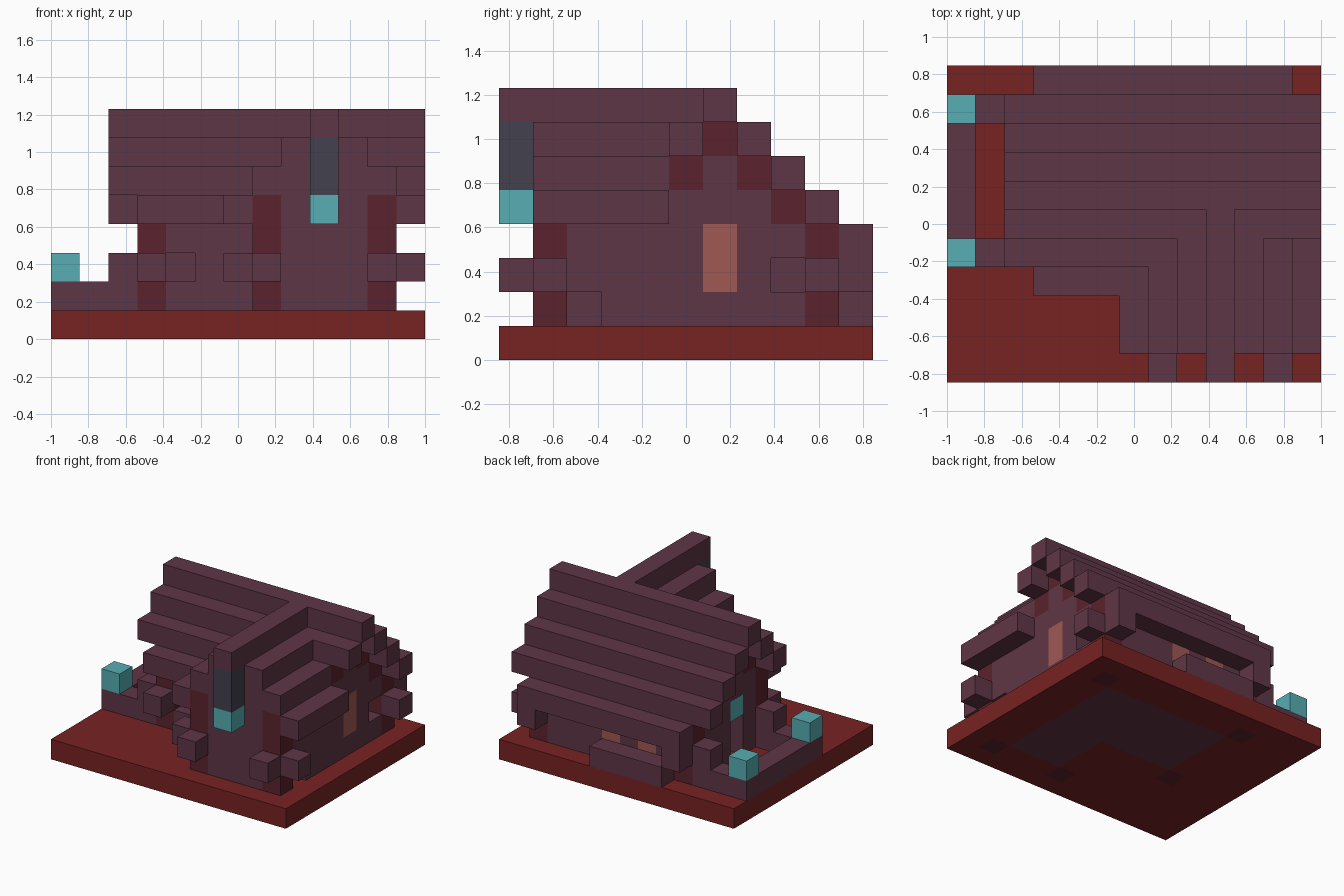
import bpy
import bmesh
from mathutils import Vector

cube = bpy.data.objects.get("Cube")
if cube:
    bpy.data.objects.remove(cube, do_unlink=True)

NX, NY = 13, 11
U = 2 / NX  # edge of one block


def material(name, hex_code):
    rgb = [int(hex_code[i:i + 2], 16) / 255 for i in (0, 2, 4)]
    col = [c / 12.92 if c <= 0.04045 else ((c + 0.055) / 1.055) ** 2.4 for c in rgb] + [1]
    m = bpy.data.materials.new(name)
    m.use_nodes = True
    m.diffuse_color = col
    m.node_tree.nodes["Principled BSDF"].inputs["Base Color"].default_value = col
    return m


PLUM = material("plum wood", "5f3646")
RED = material("red ground", "772222")
MAROON = material("maroon beam", "5b222d")
TEAL = material("teal lantern", "57adb2")
SLATE = material("slate chain", "42414e")
GLOW = material("warm glass", "9f5854")

PARTS = {"ground_slab": RED, "floor": PLUM, "walls": PLUM, "roof": PLUM,
         "corner_posts": MAROON, "gable_beams": MAROON, "corner_logs": PLUM,
         "fence": PLUM, "planter": PLUM, "lanterns": TEAL,
         "lantern_chain": SLATE, "windows": GLOW}
cells = {}


def fill(part, x, y, z):
    """Fill a block range; each axis is one index or a (first, last) pair."""
    spans = [range(a[0], a[1] + 1) if isinstance(a, tuple) else (a,) for a in (x, y, z)]
    for i in spans[0]:
        for j in spans[1]:
            for k in spans[2]:
                if part is None:
                    cells.pop((i, j, k), None)
                else:
                    cells[i, j, k] = part


# Ground and sunken floor
fill("ground_slab", (0, NX - 1), (0, NY - 1), 0)
fill("floor", (4, 10), (5, 8), 0)
fill("floor", (8, 10), (2, 4), 0)

# Long walls of the main hall and the front wing
fill("walls", (3, 7), 4, (1, 4))
fill("walls", (3, 11), 9, (1, 3))
for x in (7, 11):
    fill("walls", x, (1, 4), (1, 4))

# Gable walls following the roof pitch, with beams under the main roof ends
for x in (3, 11):
    for y in range(4, 10):
        top = 6 - abs(y - 6)
        fill("walls", x, y, (1, top))
        if y in range(5, 9):
            fill("gable_beams", x, y, top)
for x in range(7, 12):
    fill("walls", x, 1, (1, 6 - abs(x - 9)))

# Missing wall blocks and the side doorway
fill(None, 11, 2, 1)
fill(None, 11, 8, 2)
fill(None, 4, 4, 2)
fill(None, 3, 6, (1, 2))

# Corner posts with crossing log ends
for x, y, side, front, top in ((7, 1, -1, -1, 4), (11, 1, 1, -1, 4), (3, 4, -1, -1, 4),
                               (3, 9, -1, 1, 3), (11, 9, 1, 1, 3)):
    fill("corner_posts", x, y, (0, top))
    fill("corner_logs", x + side, y, 2)
    fill("corner_logs", x, y + front, 2)

# Stepped main roof
fill("roof", (2, 12), 6, 7)
for step in (1, 2, 3):
    fill("roof", (2, 12), 6 + step, 7 - step)
fill("roof", (3, 11), 10, 3)
fill("roof", (2, 12), 5, 6)
fill("roof", (2, 7), 4, 5)
fill("roof", (3, 6), 3, 4)

# Stepped wing roof
fill("roof", 9, (0, 6), 7)
for step in (1, 2, 3):
    fill("roof", 9 - step, (1, 6 - step), 7 - step)
    fill("roof", 9 + step, (1, 4), 7 - step)

# Yard fence and rear planter
fill("fence", 0, (4, 9), 1)
for y in (4, 9):
    fill("fence", (0, 2), y, 1)
    fill("lanterns", 0, y, 2)
fill("planter", (4, 7), 10, 1)

# Hanging lantern, lights and glowing windows
fill("lantern_chain", 9, 0, (5, 6))
fill("lanterns", 9, 0, 4)
fill("lanterns", 3, 6, 3)
fill("windows", 11, 6, (2, 3))
for x in (5, 7):
    fill("windows", x, 9, 2)
for x in (5, 8):
    fill("lanterns", x, 9, 3)


def build(part, mat):
    """Mesh the exposed block faces of one part and merge flat areas."""
    bm = bmesh.new()
    for c, owner in cells.items():
        if owner != part:
            continue
        centre = Vector(c) + Vector((0.5, 0.5, 0.5))
        for axis in range(3):
            for s in (-1, 1):
                n = Vector((0, 0, 0))
                n[axis] = s
                if tuple(int(a + b) for a, b in zip(c, n)) in cells:
                    continue
                u = Vector((0, 0, 0))
                u[(axis + 1) % 3] = 0.5
                v = n.cross(u)
                mid = centre + n / 2
                corners = (mid - u - v, mid + u - v, mid + u + v, mid - u + v)
                bm.faces.new([bm.verts.new(((p.x - NX / 2) * U, (p.y - NY / 2) * U, p.z * U))
                              for p in corners])
    bmesh.ops.remove_doubles(bm, verts=bm.verts, dist=U / 100)
    bmesh.ops.dissolve_limit(bm, angle_limit=0.01, verts=bm.verts, edges=bm.edges)
    mesh = bpy.data.meshes.new(part)
    bm.to_mesh(mesh)
    bm.free()
    mesh.materials.append(mat)
    bpy.context.collection.objects.link(bpy.data.objects.new(part, mesh))


for part_name, part_material in PARTS.items():
    build(part_name, part_material)
